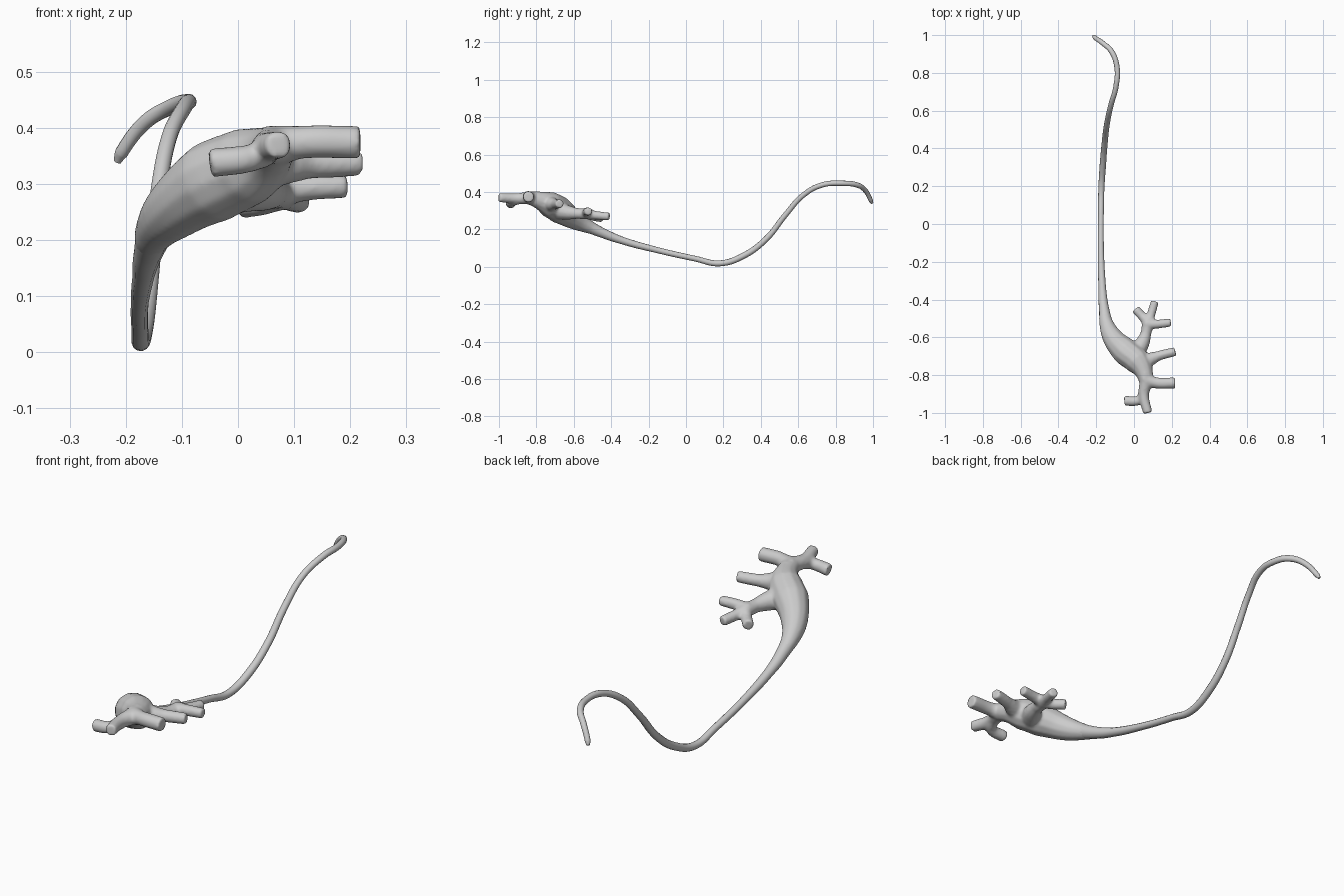
import bpy


def tube(name, pts):
    """Smooth tube through (x, y, z, radius) points, as a mesh."""
    cu = bpy.data.curves.new(name, 'CURVE')
    cu.dimensions = '3D'
    cu.bevel_depth = 1.0
    cu.bevel_resolution = 4
    cu.resolution_u = 8
    cu.use_fill_caps = True
    sp = cu.splines.new('BEZIER')
    sp.bezier_points.add(len(pts) - 1)
    for bp, (x, y, z, r) in zip(sp.bezier_points, pts):
        bp.co = (x, y, z)
        bp.radius = r
        bp.handle_left_type = bp.handle_right_type = 'AUTO'
    ob = bpy.data.objects.new(name, cu)
    bpy.context.collection.objects.link(ob)
    select([ob])
    bpy.ops.object.convert(target='MESH')
    return bpy.context.view_layer.objects.active


def select(obs):
    bpy.ops.object.select_all(action='DESELECT')
    for o in obs:
        o.select_set(True)
    bpy.context.view_layer.objects.active = obs[0]


# Long axon from the tip into the cell body
axon = tube("axon", [
    (-0.215, 0.995, 0.34, 0.007), (-0.208, 0.988, 0.355, 0.012),
    (-0.165, 0.957, 0.41, 0.013), (-0.12, 0.915, 0.437, 0.014),
    (-0.09, 0.83, 0.446, 0.014), (-0.095, 0.73, 0.438, 0.014),
    (-0.122, 0.63, 0.385, 0.014), (-0.143, 0.53, 0.275, 0.015),
    (-0.155, 0.43, 0.15, 0.016), (-0.165, 0.31, 0.06, 0.017),
    (-0.173, 0.18, 0.018, 0.016), (-0.175, 0.05, 0.043, 0.015),
    (-0.175, -0.15, 0.088, 0.016), (-0.168, -0.34, 0.14, 0.020),
    (-0.16, -0.44, 0.178, 0.026), (-0.14, -0.54, 0.225, 0.036),
    (-0.09, -0.63, 0.275, 0.04)])

# Cell body swelling into the front dendrite trunk
soma = tube("cell_body", [
    (-0.162, -0.42, 0.172, 0.018), (-0.148, -0.52, 0.214, 0.037),
    (-0.11, -0.605, 0.257, 0.056), (-0.045, -0.675, 0.303, 0.074),
    (0.02, -0.73, 0.333, 0.07), (0.055, -0.79, 0.357, 0.047),
    (0.065, -0.85, 0.37, 0.033)])

# Dendrites and their forked ends
dendrites = [
    [(0.055, -0.82, 0.365, 0.04), (0.11, -0.84, 0.374, 0.03),
     (0.218, -0.842, 0.374, 0.03)],
    [(0.065, -0.83, 0.368, 0.036), (0.052, -0.905, 0.365, 0.028),
     (0.073, -1.0, 0.37, 0.025)],
    [(0.055, -0.88, 0.367, 0.03), (0.03, -0.93, 0.348, 0.025),
     (-0.05, -0.937, 0.337, 0.027)],
    [(0.01, -0.72, 0.335, 0.055), (0.07, -0.72, 0.335, 0.04),
     (0.13, -0.698, 0.335, 0.026), (0.219, -0.675, 0.337, 0.024)],
    [(-0.01, -0.69, 0.305, 0.06), (0.035, -0.645, 0.292, 0.042),
     (0.063, -0.58, 0.285, 0.029), (0.072, -0.52, 0.283, 0.03)],
    [(0.075, -0.52, 0.283, 0.03), (0.045, -0.49, 0.268, 0.024),
     (0.008, -0.45, 0.262, 0.024)],
    [(0.073, -0.53, 0.283, 0.03), (0.09, -0.48, 0.275, 0.023),
     (0.11, -0.41, 0.268, 0.022)],
    [(0.065, -0.53, 0.285, 0.03), (0.12, -0.53, 0.293, 0.024),
     (0.195, -0.522, 0.296, 0.022)],
]
parts = [soma] + [tube("dendrite", d) for d in dendrites]
select(parts)
bpy.ops.object.join()
soma = bpy.context.view_layer.objects.active
soma.name = "cell_body"

# Fuse the branches into one soft skin
rm = soma.modifiers.new("fuse", 'REMESH')
rm.mode = 'VOXEL'
rm.voxel_size = 0.006
rm.use_smooth_shade = True
sm = soma.modifiers.new("soften", 'SMOOTH')
sm.factor = 0.5
sm.iterations = 10

for p in axon.data.polygons:
    p.use_smooth = True
